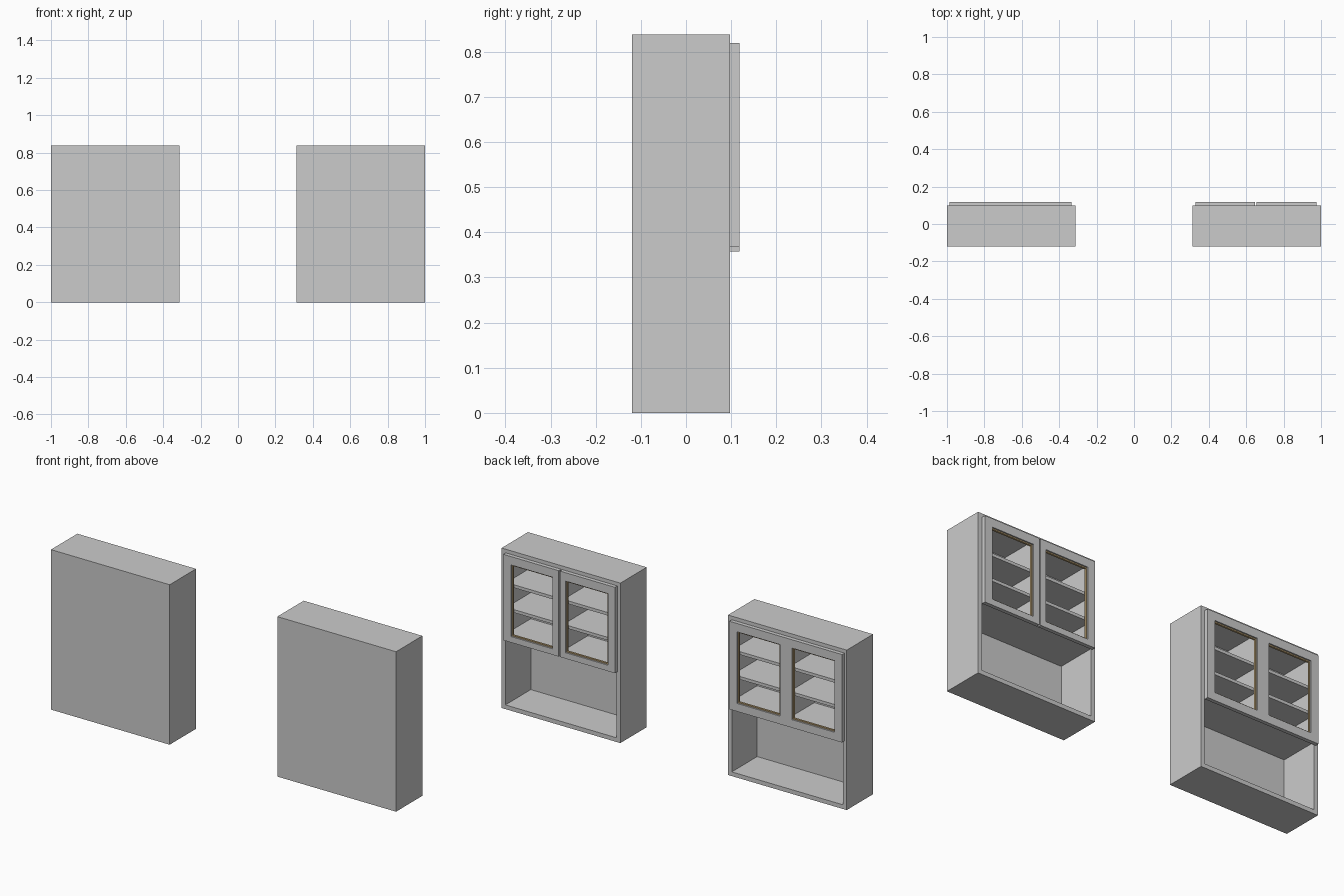
import bpy, bmesh

if "Cube" in bpy.data.objects:
    bpy.data.objects.remove(bpy.data.objects["Cube"])

W, H = 0.688, 0.838            # cabinet width and height
BACK, FRONT, DOOR_Y = -0.12, 0.098, 0.118
T = 0.022                      # board thickness
TAN = bpy.data.materials.new("tan_trim")
TAN.diffuse_color = (0.55, 0.4, 0.2, 1)
TAN.use_nodes = True
TAN.node_tree.nodes["Principled BSDF"].inputs["Base Color"].default_value = TAN.diffuse_color


def finish(name, bm, mat=None):
    bmesh.ops.recalc_face_normals(bm, faces=bm.faces)
    me = bpy.data.meshes.new(name)
    bm.to_mesh(me)
    bm.free()
    ob = bpy.data.objects.new(name, me)
    bpy.context.collection.objects.link(ob)
    if mat:
        me.materials.append(mat)
    return ob


def panel(name, outer, holes, y0, y1, mat=None):
    """Upright board (x0, x1, z0, z1) with rectangular holes, from y0 to y1."""
    rects = [outer] + holes
    xs = sorted({v for r in rects for v in r[:2]})
    zs = sorted({v for r in rects for v in r[2:]})
    bm = bmesh.new()
    grid = [[bm.verts.new((x, y0, z)) for z in zs] for x in xs]
    for i in range(len(xs) - 1):
        for j in range(len(zs) - 1):
            cx, cz = (xs[i] + xs[i + 1]) / 2, (zs[j] + zs[j + 1]) / 2
            if not any(a < cx < b and c < cz < d for a, b, c, d in holes):
                bm.faces.new((grid[i][j], grid[i + 1][j],
                              grid[i + 1][j + 1], grid[i][j + 1]))
    loose = [v for v in bm.verts if not v.link_faces]
    bmesh.ops.delete(bm, geom=loose, context='VERTS')
    ext = bmesh.ops.extrude_face_region(bm, geom=bm.faces[:], use_keep_orig=True)
    moved = [g for g in ext["geom"] if isinstance(g, bmesh.types.BMVert)]
    bmesh.ops.translate(bm, verts=moved, vec=(0, y1 - y0, 0))
    return finish(name, bm, mat)


def cabinet(side, x0, doors, door_z):
    x1, mid = x0 + W, x0 + W / 2
    # carcass: lower open bay and two upper bays
    bays = [(x0 + T, mid - 0.009, 0.393, H - T), (mid + 0.009, x1 - T, 0.393, H - T)]
    panel(side + "_carcass", (x0, x1, 0, H),
          [(x0 + T, x1 - T, T, 0.373)] + bays, BACK + 0.008, FRONT)
    panel(side + "_back_panel", (x0, x1, 0, H), [], BACK, BACK + 0.008)
    # shelves in both upper bays
    for a, b, _, _ in bays:
        for z in (0.53, 0.66):
            panel(side + "_shelf", (a, b, z - 0.016, z), [], BACK + 0.008, FRONT - 0.008)
    # doors with window openings and tan linings
    for d0, d1, windows in doors:
        holes = [(a, b, 0.4, 0.775) for a, b in windows]
        panel(side + "_door", (d0, d1, door_z, 0.819), holes, FRONT, DOOR_Y)
        for a, b, c, d in holes:
            e = 0.006
            panel(side + "_window_trim", (a, b, c, d), [(a + e, b - e, c + e, d - e)],
                  FRONT + 0.003, DOOR_Y - 0.007, TAN)


cabinet("left", -1, [(-0.987, -0.334, [(-0.944, -0.696), (-0.6265, -0.378)])], 0.358)
cabinet("right", 1 - W, [(0.329, 0.648, [(0.37, 0.616)]),
                         (0.655, 0.976, [(0.69, 0.932)])], 0.369)
